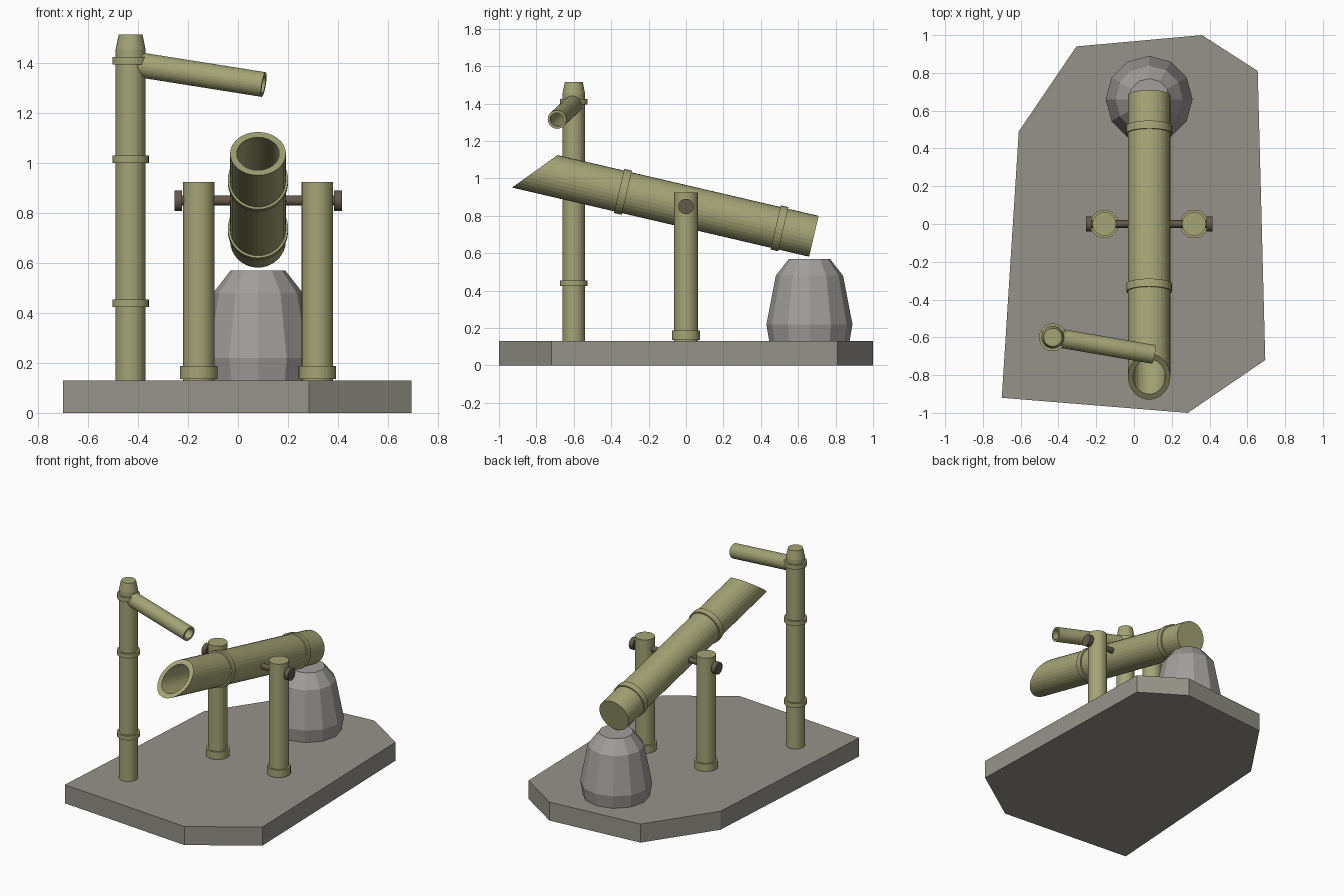
import bpy, bmesh
from math import sin, cos, tau, radians
from mathutils import Matrix, Vector

cube = bpy.data.objects.get("Cube")
if cube:
    bpy.data.objects.remove(cube, do_unlink=True)


def material(name, rgb):
    m = bpy.data.materials.new(name)
    m.use_nodes = True
    m.diffuse_color = (*rgb, 1)
    m.node_tree.nodes["Principled BSDF"].inputs["Base Color"].default_value = (*rgb, 1)
    return m


bamboo = material("bamboo green", (0.37, 0.37, 0.18))
slab_grey = material("slab grey", (0.30, 0.29, 0.25))
stone_grey = material("stone grey", (0.36, 0.345, 0.325))
wood = material("dark wood", (0.13, 0.10, 0.07))


def finish(name, bm, mat, matrix=Matrix()):
    bmesh.ops.recalc_face_normals(bm, faces=bm.faces)
    bm.transform(matrix)
    mesh = bpy.data.meshes.new(name)
    bm.to_mesh(mesh)
    bm.free()
    mesh.materials.append(mat)
    obj = bpy.data.objects.new(name, mesh)
    bpy.context.collection.objects.link(obj)
    return obj


def along(origin, direction):
    """Matrix placing local z on a direction."""
    return Matrix.Translation(origin) @ Vector(direction).to_track_quat('Z', 'Y').to_matrix().to_4x4()


def lathe(name, profile, mat, matrix, sides=32, closed=False, shape=None):
    """Revolve (radius, height) points; ends are capped unless the profile is closed."""
    bm = bmesh.new()
    rings = [[bm.verts.new((r * cos(tau * i / sides), r * sin(tau * i / sides), z))
              for i in range(sides)] for r, z in profile]
    pairs = list(zip(rings, rings[1:]))
    if closed:
        pairs.append((rings[-1], rings[0]))
    else:
        bm.faces.new(rings[0])
        bm.faces.new(rings[-1])
    for a, b in pairs:
        for i in range(sides):
            j = (i + 1) % sides
            bm.faces.new((a[i], a[j], b[j], b[i]))
    if shape:
        for v in bm.verts:
            shape(v.co)
    return finish(name, bm, mat, matrix)


def collar(name, inner, outer, low, high, matrix):
    lathe(name, [(inner, low), (outer, low), (outer, high), (inner, high)],
          bamboo, matrix, closed=True)


def pipe(name, outer, inner, start, end, wall, matrix, shape=None):
    """Hollow cane, closed at the start and open at the end."""
    lathe(name, [(outer, start), (outer, end), (inner, end), (inner, start + wall)],
          bamboo, matrix, shape=shape)


# Base slab
T = 0.13
outline = [(-0.70, -0.92), (0.285, -1.0), (0.695, -0.72), (0.655, 0.81),
           (0.36, 1.0), (-0.305, 0.94), (-0.61, 0.49)]
bm = bmesh.new()
face = bm.faces.new([bm.verts.new((x, y, 0)) for x, y in outline])
top = bmesh.ops.extrude_face_region(bm, geom=[face])
bmesh.ops.translate(bm, vec=(0, 0, T),
                    verts=[g for g in top["geom"] if isinstance(g, bmesh.types.BMVert)])
finish("base_slab", bm, slab_grey)

# Striking stone
lathe("striking_stone", [(0.215, T), (0.23, 0.22), (0.18, 0.48), (0.11, 0.57)],
      stone_grey, Matrix.Translation((0.08, 0.66, 0)), sides=12)

# Tall water post with its node rings
post = Matrix.Translation((-0.43, -0.6, 0))
lathe("water_post", [(0.06, T), (0.06, 1.455), (0.048, 1.515)], bamboo, post)
for i, z in enumerate((0.44, 1.015, 1.41)):
    collar(f"post_ring_{i + 1}", 0.05, 0.073, z - 0.015, z + 0.015, post)

# Spout
start, end = Vector((-0.42, -0.6, 1.398)), Vector((0.103, -0.69, 1.315))
pipe("spout", 0.05, 0.036, 0, (end - start).length, 0.06, along(start, end - start))

# Supports with foot rings, and the axle with its end caps
for side, x, cap in (("right", -0.157, -0.255), ("left", 0.318, 0.385)):
    place = Matrix.Translation((x, 0, 0))
    lathe(f"{side}_support", [(0.063, T), (0.063, 0.925)], bamboo, place)
    collar(f"{side}_foot_ring", 0.055, 0.075, 0.135, 0.187, place)
    lathe(f"{side}_axle_cap", [(0.041, 0), (0.041, 0.031)], wood,
          along((cap, 0, 0.85), (1, 0, 0)))
lathe("axle", [(0.02, -0.24), (0.02, 0.4)], wood, along((0, 0, 0.85), (1, 0, 0)))

# Tilting tube with a slanted mouth
tilt = Matrix.Translation((0.08, 0, 0.85)) @ Matrix.Rotation(radians(76.9), 4, 'X')
MOUTH = 0.83


def slant(co):
    if co.z > MOUTH - 0.01:
        co.z -= 0.88 * co.y


pipe("tilting_tube", 0.112, 0.085, -0.702, MOUTH, 0.04, tilt, slant)
for name, t in (("front_tube_ring", 0.346), ("rear_tube_ring", -0.513)):
    collar(name, 0.1, 0.121, t - 0.021, t + 0.021, tilt)
